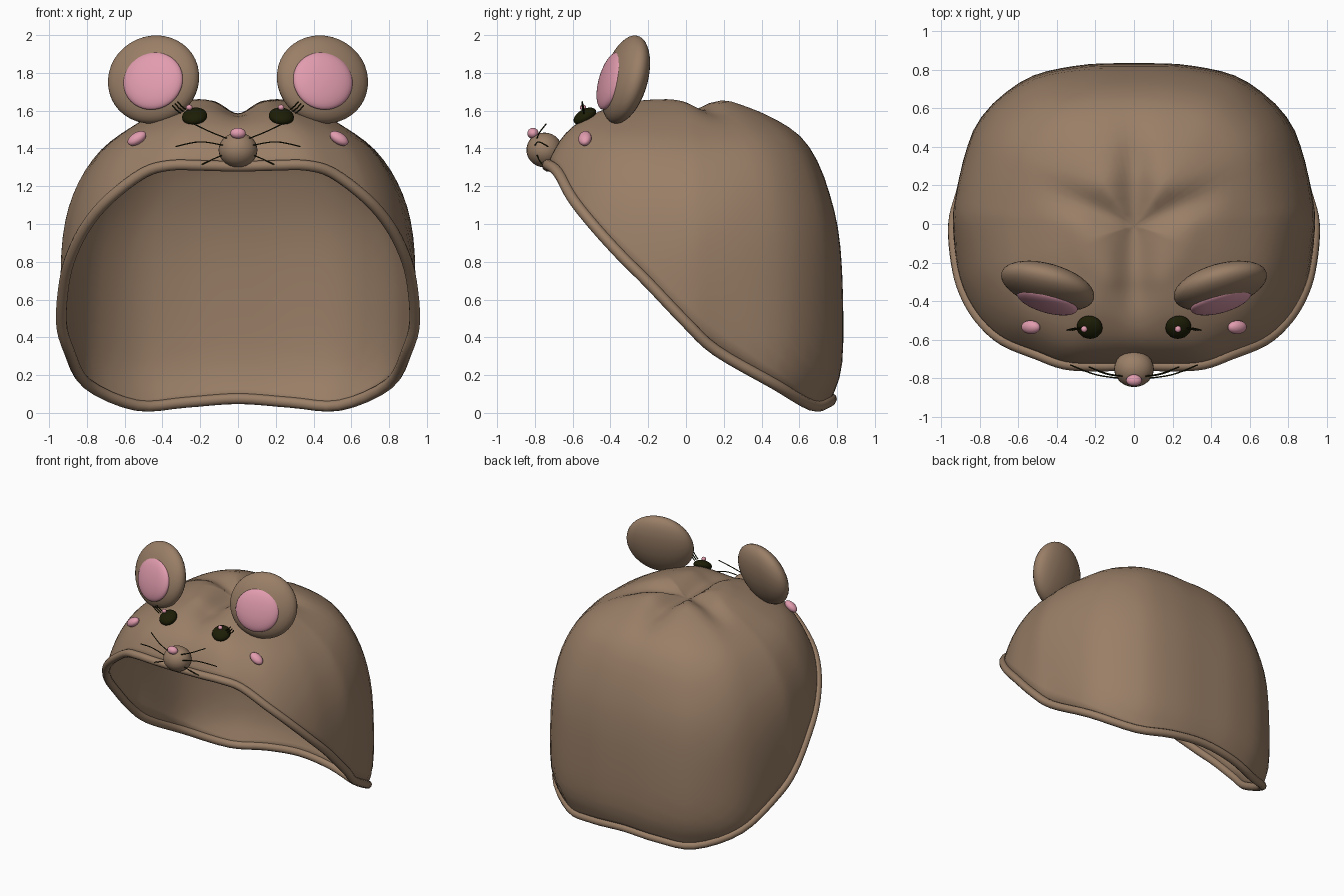
import bpy, bmesh, math
from mathutils import Vector, Matrix, Euler

if "Cube" in bpy.data.objects:
    bpy.data.objects.remove(bpy.data.objects["Cube"])


def material(name, rgb):
    m = bpy.data.materials.new(name)
    m.diffuse_color = (*rgb, 1)
    m.use_nodes = True
    m.node_tree.nodes["Principled BSDF"].inputs["Base Color"].default_value = m.diffuse_color
    return m


BROWN = material("brown_felt", (0.32, 0.21, 0.135))
PINK = material("pink", (0.76, 0.335, 0.43))
DARK = material("dark_olive", (0.012, 0.0125, 0.002))


def smooth_path(pts, steps, closed=False):
    """Catmull-Rom samples through the points."""
    pts = [Vector(p) for p in pts]
    n = len(pts)
    out = []
    for i in range(n if closed else n - 1):
        if closed:
            a, b, c, d = (pts[(i + k) % n] for k in (-1, 0, 1, 2))
        else:
            a, b, c, d = (pts[min(max(i + k, 0), n - 1)] for k in (-1, 0, 1, 2))
        for s in range(steps):
            t = s / steps
            out.append(0.5 * (2 * b + (c - a) * t + (2 * a - 5 * b + 4 * c - d) * t * t
                              + (3 * b - a - 3 * c + d) * t ** 3))
    if not closed:
        out.append(pts[-1])
    return out


def mesh_object(name, bm, *mats):
    me = bpy.data.meshes.new(name)
    bm.to_mesh(me)
    bm.free()
    for m in mats:
        me.materials.append(m)
    me.shade_smooth()
    ob = bpy.data.objects.new(name, me)
    bpy.context.collection.objects.link(ob)
    return ob


def ellipsoid(name, loc, size, rot, mat, seg=24, rings=14):
    bm = bmesh.new()
    bmesh.ops.create_uvsphere(bm, u_segments=seg, v_segments=rings, radius=1)
    bm.transform(Matrix.Diagonal((*size, 1)))
    ob = mesh_object(name, bm, mat)
    ob.location = loc
    ob.rotation_euler = [math.radians(a) for a in rot]
    return ob


def tube(name, pts, radius, mat, closed=False, res=2):
    cu = bpy.data.curves.new(name, 'CURVE')
    cu.dimensions = '3D'
    cu.bevel_depth = radius
    cu.bevel_resolution = res
    cu.use_fill_caps = True
    sp = cu.splines.new('POLY')
    sp.points.add(len(pts) - 1)
    for p, co in zip(sp.points, pts):
        p.co = (*co, 1)
    sp.use_cyclic_u = closed
    sp.use_smooth = True
    cu.materials.append(mat)
    ob = bpy.data.objects.new(name, cu)
    bpy.context.collection.objects.link(ob)
    return ob


# Opening edge: right half from front centre to back centre, then mirrored
half = [(0, -0.73, 1.305), (0.2, -0.735, 1.31), (0.36, -0.725, 1.31), (0.5, -0.675, 1.27),
        (0.68, -0.60, 1.135), (0.80, -0.49, 0.995), (0.88, -0.35, 0.84), (0.92, -0.2, 0.69),
        (0.935, 0.0, 0.48), (0.895, 0.16, 0.33), (0.80, 0.465, 0.155),
        (0.54, 0.665, 0.04), (0.28, 0.75, 0.055), (0, 0.77, 0.075)]
rim = smooth_path(half + [(-x, y, z) for x, y, z in half[-2:0:-1]], 4, True)
tube("rim_piping", rim, 0.029, BROWN, True, 3)

# Hood shell: one domed profile (radius factor, height) swept to the rim
prof = smooth_path([(0, 1.655, 0), (0.25, 1.66, 0), (0.4, 1.615, 0), (0.57, 1.53, 0),
                    (0.765, 1.39, 0), (0.9, 1.19, 0), (0.975, 0.94, 0), (1, 0.6, 0),
                    (0.993, 0.25, 0), (0.925, 0.07, 0), (0.89, 0.0, 0)], 16)
CENTRE = Vector((0, -0.01, 0))
GROOVES = [(-90, 0.10, 0.085), (90, 0.09, 0.08), (24, 0.08, 0.06), (156, 0.08, 0.06)]
ROWS = 26


def dip(x, y):
    """Depth of the gathered folds that meet on the crown."""
    r = math.hypot(x, y)
    best = 0.0
    for ang, width, depth in GROOVES:
        a = math.radians(ang)
        along = x * math.cos(a) + y * math.sin(a)
        across = -x * math.sin(a) + y * math.cos(a)
        if along < 0:
            across = r
        best = max(best, depth * math.exp(-(across / width) ** 2))
    return best * math.exp(-(r / 0.45) ** 4)


def prof_at(f):
    i = min(int(f), len(prof) - 2)
    return prof[i].lerp(prof[i + 1], f - i)


bm = bmesh.new()
apex = bm.verts.new((0, CENTRE.y, 1.655 - dip(0, 0)))
columns = []
for p in rim:
    flat = Vector((p.x, p.y, 0)) - CENTRE
    d = flat.normalized()
    k = next(i for i in range(len(prof) - 1, 0, -1) if prof[i].y >= p.z)
    k = min(k, len(prof) - 2)
    end = k + (prof[k].y - p.z) / (prof[k].y - prof[k + 1].y)
    s_end = prof_at(end).x
    side_bulge = 0.045 * math.exp(-((p.y - 0.18) / 0.2) ** 2)
    col = []
    for j in range(1, ROWS + 1):
        q = prof_at(end * j / ROWS)
        s = q.x / s_end
        t = min(s, 1)
        xy = d * (flat.length * s * (1 + side_bulge * math.sin(math.pi * (j / ROWS) ** 2)))
        swell = (0.055 * max(0, -d.y) + 0.045 * max(0, d.y)) * 12.2 * t ** 4 * (1 - t)
        col.append(bm.verts.new((xy.x, xy.y + CENTRE.y,
                                 q.y + swell - dip(xy.x, xy.y))))
    columns.append(col)
for a, b in zip(columns, columns[1:] + columns[:1]):
    bm.faces.new((apex, a[0], b[0]))
    for j in range(ROWS - 1):
        bm.faces.new((a[j], a[j + 1], b[j + 1], b[j]))
bm.normal_update()
if sum(f.normal.z for f in bm.faces) < 0:
    bmesh.ops.reverse_faces(bm, faces=bm.faces[:])
hood = mesh_object("hood", bm, BROWN)
sol = hood.modifiers.new("thickness", 'SOLIDIFY')
sol.thickness = 0.012
sol.offset = -1

for side, tag in ((1, "right"), (-1, "left")):
    # Ear with a padded pink lining on its front
    ear_loc = Vector((side * 0.447, -0.32, 1.765))
    ear_rot = (-15, 0, 16 * side)
    ellipsoid(tag + "_ear", ear_loc, (0.25, 0.1, 0.24), ear_rot, BROWN, 32, 20)
    turn = Euler([math.radians(a) for a in ear_rot]).to_matrix()
    ellipsoid(tag + "_ear_lining", ear_loc + turn @ Vector((side * -0.02, -0.074, -0.028)),
              (0.163, 0.045, 0.157), ear_rot, PINK, 32, 20)

    # Eye, glint and cheek
    ellipsoid(tag + "_eye", (side * 0.23, -0.535, 1.57), (0.067, 0.066, 0.037),
              (30, side * 8, 0), DARK)
    ellipsoid(tag + "_eye_glint", (side * 0.243 - 0.015, -0.545, 1.617), (0.017, 0.017, 0.015),
              (0, 0, 0), PINK, 12, 8)
    ellipsoid(tag + "_cheek", (side * 0.535, -0.535, 1.453), (0.055, 0.036, 0.03),
              (25, side * 32, 0), PINK)

    # Lashes
    for i in range(3):
        x, z = 0.275 + 0.014 * i, 1.605 - 0.01 * i
        tube(f"{tag}_lash_{i + 1}",
             [(side * x, -0.54, z), (side * (x + 0.025), -0.545, z + 0.02),
              (side * (x + 0.045), -0.55, z + 0.043)], 0.004, DARK, res=1)

    # Whiskers
    for i, path in enumerate([
            [(0.05, -0.79, 1.45), (0.14, -0.775, 1.485), (0.235, -0.74, 1.53)],
            [(0.07, -0.80, 1.415), (0.2, -0.78, 1.435), (0.33, -0.73, 1.41)],
            [(0.07, -0.79, 1.37), (0.15, -0.775, 1.335), (0.24, -0.74, 1.29)]]):
        pts = [(side * x, y, z) for x, y, z in path]
        tube(f"{tag}_whisker_{i + 1}", smooth_path(pts, 5), 0.0035, DARK, res=1)

# Snout and nose
ellipsoid("snout", (0, -0.75, 1.392), (0.103, 0.095, 0.092), (0, 0, 0), BROWN)
ellipsoid("nose", (0, -0.81, 1.48), (0.041, 0.03, 0.029), (0, 0, 0), PINK)
